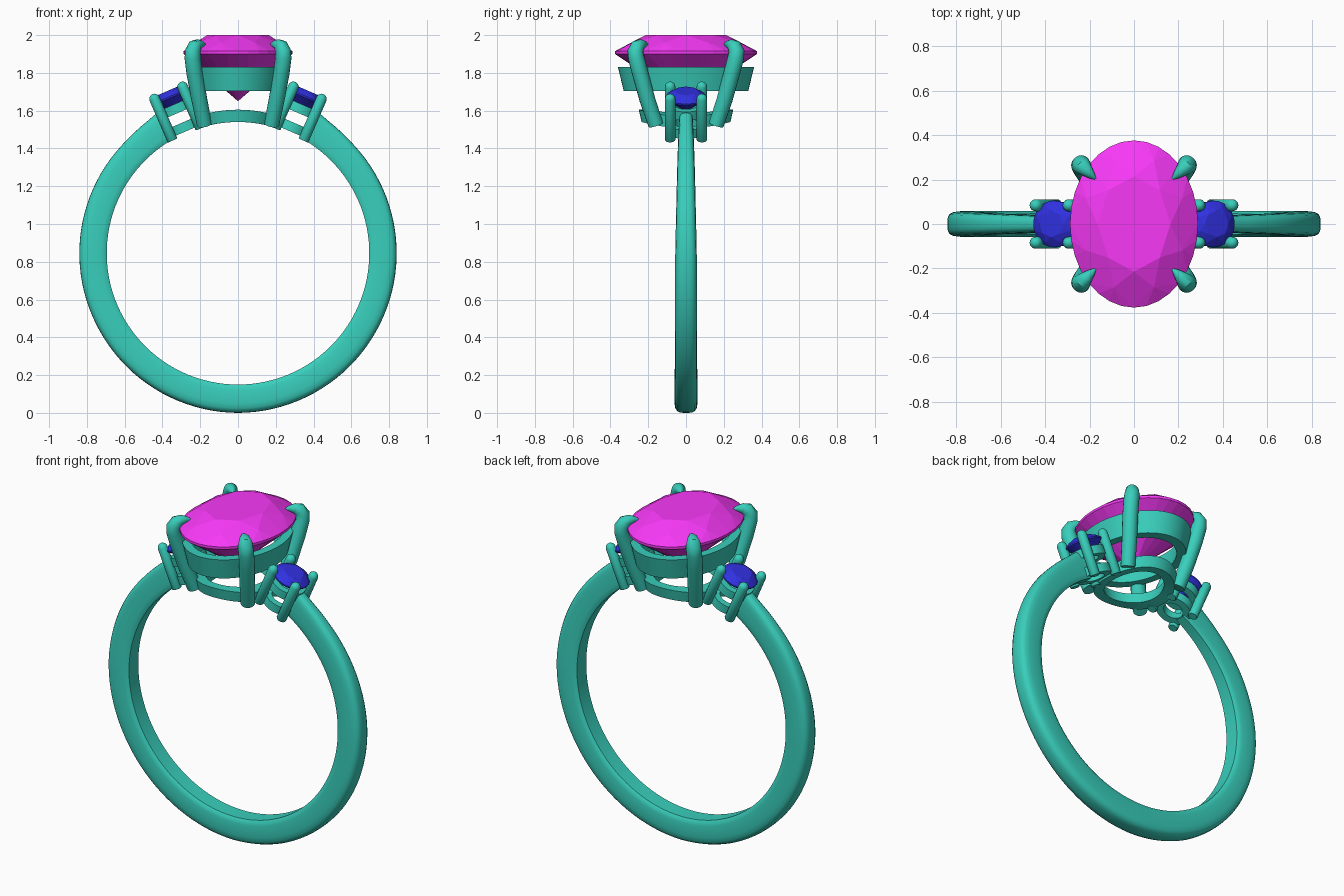
import bpy, bmesh
from math import sin, cos, pi, radians, sqrt
from mathutils import Vector, Matrix

if "Cube" in bpy.data.objects:
    bpy.data.objects.remove(bpy.data.objects["Cube"])

CZ = 0.845          # height of the finger hole centre
RI = 0.695          # finger hole radius


def material(name, col):
    m = bpy.data.materials.new(name)
    m.diffuse_color = (*col, 1)
    m.use_nodes = True
    m.node_tree.nodes["Principled BSDF"].inputs["Base Color"].default_value = m.diffuse_color
    return m


METAL = material("metal_teal", (0.04, 0.62, 0.50))
PINK = material("gem_magenta", (0.93, 0.04, 0.93))
BLUE = material("gem_blue", (0.03, 0.03, 0.75))


def finish(name, bm, mat, matrix=None, angle=40):
    if matrix is not None:
        bm.transform(matrix)
    bmesh.ops.recalc_face_normals(bm, faces=bm.faces[:])
    me = bpy.data.meshes.new(name)
    bm.to_mesh(me)
    bm.free()
    me.materials.append(mat)
    ob = bpy.data.objects.new(name, me)
    bpy.context.collection.objects.link(ob)
    if angle:
        bpy.ops.object.select_all(action='DESELECT')
        ob.select_set(True)
        bpy.context.view_layer.objects.active = ob
        bpy.ops.object.shade_smooth_by_angle(angle=radians(angle))
    return ob


def loft(rings, closed=False):
    """Skin a list of equal-length point loops."""
    bm = bmesh.new()
    vs = [[bm.verts.new(p) for p in r] for r in rings]
    n = len(vs[0])
    for i in range(len(vs) if closed else len(vs) - 1):
        a, b = vs[i], vs[(i + 1) % len(vs)]
        for j in range(n):
            k = (j + 1) % n
            bm.faces.new((a[j], a[k], b[k], b[j]))
    if not closed:
        bm.faces.new(vs[0])
        bm.faces.new(vs[-1])
    return bm


def lerp_table(t, table):
    for (x0, y0), (x1, y1) in zip(table, table[1:]):
        if t <= x1:
            return y0 + (y1 - y0) * max(0, t - x0) / (x1 - x0)
    return table[-1][1]


def tube(path, radii, n=16):
    """Round bar through the path points with a radius at each."""
    pts = [Vector(p) for p in path]
    rings = []
    for i, p in enumerate(pts):
        t = (pts[min(i + 1, len(pts) - 1)] - pts[max(i - 1, 0)]).normalized()
        u = t.cross(Vector((0, 1, 0))).normalized()
        v = t.cross(u)
        rings.append([p + radii[i] * (u * cos(2 * pi * j / n) + v * sin(2 * pi * j / n))
                      for j in range(n)])
    return loft(rings)


def oval_rail(profile, bend=False, n=64):
    """Oval band from (x radius, y radius, z) points; bend follows the finger hole."""
    rings = []
    for i in range(n):
        a = 2 * pi * i / n
        ring = []
        for rx, ry, z in profile:
            x, y = rx * cos(a), ry * sin(a)
            ring.append((x, y, z + (sqrt(RI * RI - x * x) - RI if bend else 0)))
        rings.append(ring)
    return loft(rings, closed=True)


def gem(rx, ry, top, girdle, culet, edge):
    """Brilliant cut: hull of table, crown, girdle, pavilion and culet points."""
    bm = bmesh.new()

    def ring(n, s, z, off=0.0):
        for i in range(n):
            a = 2 * pi * (i + off) / n
            bm.verts.new((rx * s * cos(a), ry * s * sin(a), z))
    crown = top - girdle
    ring(8, 0.57, top)
    ring(8, 0.82, girdle + crown * 0.53, 0.5)
    ring(32, 1.0, girdle)
    ring(32, 1.0, girdle - edge)
    ring(8, 0.42, culet + (girdle - edge - culet) * 0.40, 0.5)
    bm.verts.new((0, 0, culet))
    bmesh.ops.convex_hull(bm, input=bm.verts[:])
    bmesh.ops.dissolve_limit(bm, angle_limit=radians(1), verts=bm.verts[:], edges=bm.edges[:])
    return bm


# shank: tapering rounded band, open at the top
rings = []
A0 = 28
for i in range(97):
    deg = A0 + (360 - 2 * A0) * i / 96
    d = min(deg, 360 - deg)
    ro = lerp_table(d, [(28, 0.862), (35, 0.847), (45, 0.84), (120, 0.84), (180, 0.845)])
    w = lerp_table(d, [(28, 0.036), (50, 0.045), (90, 0.057), (180, 0.061)])
    half = [(RI, 0.78), (RI + 0.012, 0.92), (RI + 0.03, 1.0), (ro - 0.05, 1.0),
            (ro - 0.025, 0.93), (ro - 0.01, 0.78), (ro - 0.002, 0.5), (ro, 0.2)]
    sec = [(r, -w * k) for r, k in half] + [(r, w * k) for r, k in reversed(half)]
    a = radians(deg)
    rings.append([(r * sin(a), y, CZ + r * cos(a)) for r, y in sec])
finish("shank", loft(rings), METAL)

# centre setting: lower rail curved to the finger, upper gallery rail
finish("lower_rail", oval_rail([(0.15, 0.18, 1.54), (0.21, 0.235, 1.54),
                                (0.22, 0.25, 1.605), (0.16, 0.195, 1.605)], bend=True), METAL)
finish("gallery_rail", oval_rail([(0.20, 0.27, 1.705), (0.245, 0.33, 1.705),
                                  (0.272, 0.36, 1.83), (0.222, 0.305, 1.83)]), METAL)

# centre stone
finish("centre_stone", gem(0.288, 0.376, 2.0, 1.915, 1.65, 0.015), PINK, angle=0)

# four claws bending over the centre stone
claw = [(0.178, 0.160, 1.525), (0.205, 0.205, 1.66), (0.230, 0.243, 1.80),
        (0.240, 0.264, 1.88), (0.238, 0.268, 1.915), (0.228, 0.256, 1.940),
        (0.210, 0.237, 1.951), (0.190, 0.218, 1.952), (0.174, 0.204, 1.950)]
claw_r = [0.040, 0.042, 0.043, 0.043, 0.042, 0.038, 0.028, 0.017, 0.005]
for sx, nx in ((-1, "left"), (1, "right")):
    for sy, ny in ((-1, "front"), (1, "back")):
        finish(f"claw_{ny}_{nx}", tube([(x * sx, y * sy, z) for x, y, z in claw], claw_r), METAL)

# side settings, tilted to stand radially on the ring
for sx, nx in ((-1, "left"), (1, "right")):
    M = Matrix.Translation((0, 0, CZ)) @ Matrix.Rotation(radians(23.4) * sx, 4, 'Y')
    finish(f"side_stone_{nx}", gem(0.102, 0.105, 0.937, 0.905, 0.82, 0.008), BLUE, M, angle=0)
    for part, z0, z1 in (("lower", 0.702, 0.752), ("upper", 0.808, 0.858)):
        finish(f"side_{part}_rail_{nx}",
               oval_rail([(0.055, 0.055, z0), (0.100, 0.100, z0),
                          (0.100, 0.100, z1), (0.062, 0.062, z1)], n=40), METAL, M)
    for k, (px, py) in enumerate(((-1, -1), (-1, 1), (1, -1), (1, 1))):
        x, y, r = px * 0.081, py * 0.084, 0.028
        zs = [0.685, 0.690, 0.925] + [0.925 + r * sin(radians(t)) for t in (25, 50, 70, 86)]
        rs = [r * 0.85, r, r] + [r * cos(radians(t)) for t in (25, 50, 70, 86)]
        finish(f"side_claw_{nx}_{k + 1}", tube([(x, y, z) for z in zs], rs, 14), METAL, M)
